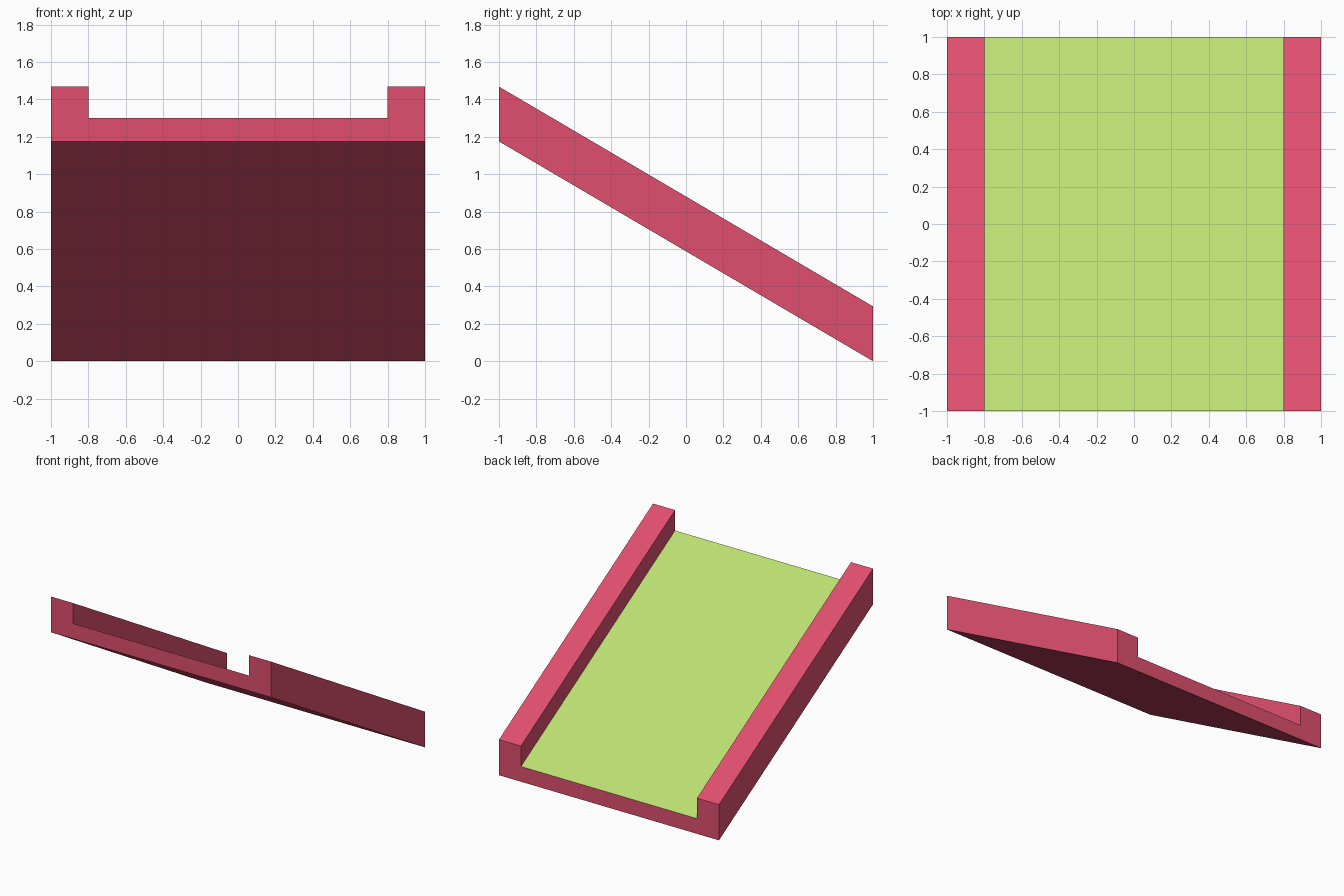
import bpy, bmesh

if "Cube" in bpy.data.objects:
    bpy.data.objects.remove(bpy.data.objects["Cube"])


def srgb(r, g, b):
    lin = lambda c: c / 12.92 if c <= 0.04045 else ((c + 0.055) / 1.055) ** 2.4
    return tuple(lin(c / 255) for c in (r, g, b)) + (1.0,)


def material(name, rgb):
    m = bpy.data.materials.new(name)
    m.diffuse_color = srgb(*rgb)
    m.use_nodes = True
    m.node_tree.nodes["Principled BSDF"].inputs["Base Color"].default_value = m.diffuse_color
    return m


pink = material("pink_red", (224, 79, 111))
green = material("lime_green", (188, 224, 114))

RISE = 1.175    # height gained from back end to front end
WALL = 0.293    # side wall height
FLOOR = 0.125   # floor thickness

# U-shaped cross-section, mirrored from its right half
half = [(1, 0), (1, WALL), (0.8, WALL), (0.8, FLOOR)]
profile = half + [(-x, z) for x, z in reversed(half)]

# Sloping channel: the section swept from the high front to the low back
bm = bmesh.new()
front = [bm.verts.new((x, -1, z + RISE)) for x, z in profile]
back = [bm.verts.new((x, 1, z)) for x, z in profile]
bm.faces.new(front)
bm.faces.new(back)
n = len(profile)
for i in range(n):
    j = (i + 1) % n
    face = bm.faces.new((front[i], front[j], back[j], back[i]))
    # Running surface between the walls is green
    if profile[i][1] == FLOOR and profile[j][1] == FLOOR:
        face.material_index = 1
bmesh.ops.recalc_face_normals(bm, faces=bm.faces)

mesh = bpy.data.meshes.new("sloped_channel")
bm.to_mesh(mesh)
bm.free()
mesh.materials.append(pink)
mesh.materials.append(green)
ramp = bpy.data.objects.new("sloped_channel", mesh)
bpy.context.collection.objects.link(ramp)
